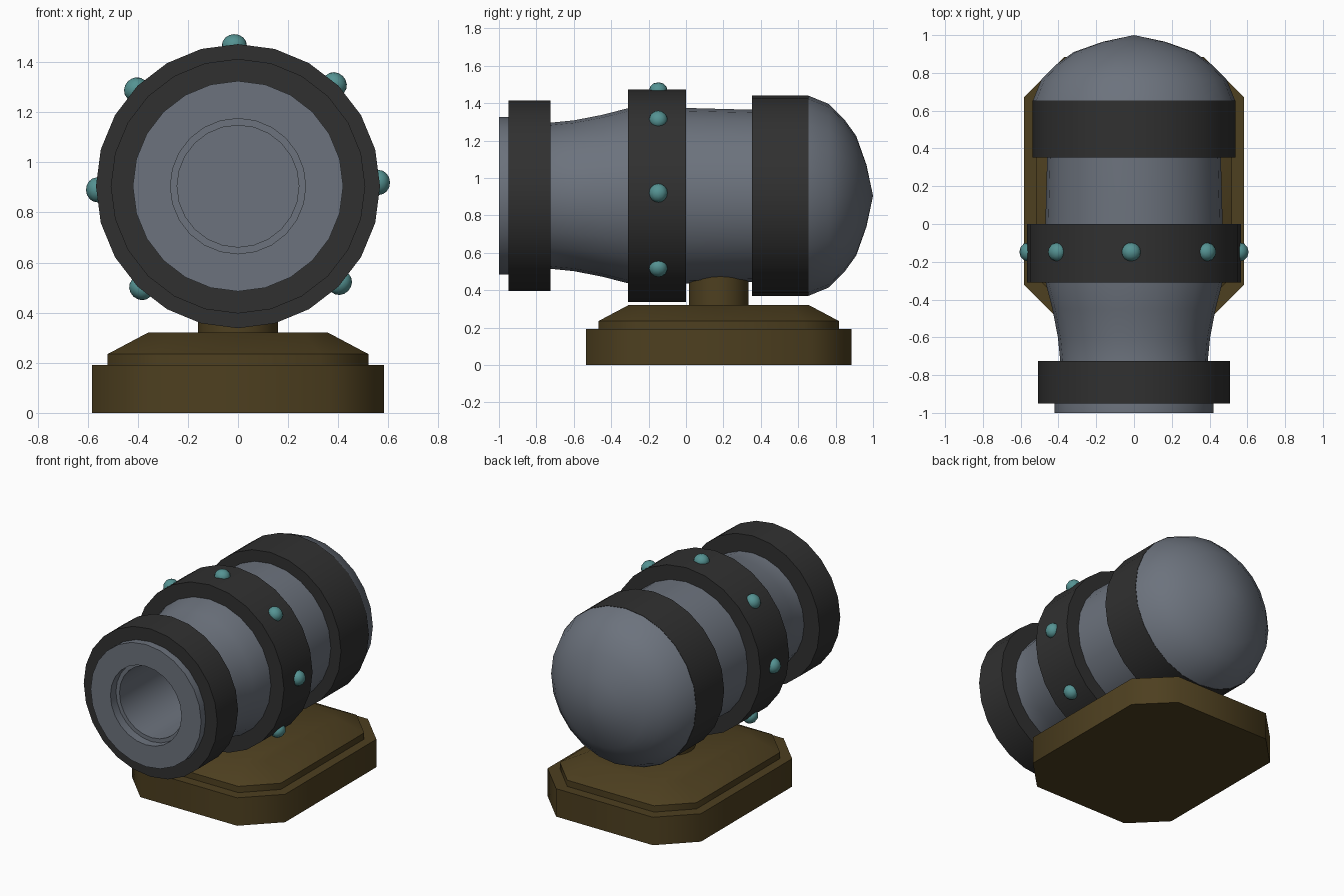
import bpy, bmesh, math
from mathutils import Matrix

if "Cube" in bpy.data.objects:
    bpy.data.objects.remove(bpy.data.objects["Cube"])

AXIS_Z = 0.905   # height of the barrel axis
BASE_Y = 0.175   # middle of the stand
SIDES = 24


def material(name, rgb):
    m = bpy.data.materials.new(name)
    m.diffuse_color = (*rgb, 1)
    m.use_nodes = True
    m.node_tree.nodes["Principled BSDF"].inputs["Base Color"].default_value = m.diffuse_color
    return m


STEEL = material("steel", (0.15, 0.17, 0.205))
IRON = material("dark_iron", (0.03, 0.03, 0.03))
TEAL = material("teal", (0.09, 0.29, 0.29))
WOOD = material("wood", (0.075, 0.05, 0.014))


def finish(bm, name, mat, angle=35):
    bmesh.ops.recalc_face_normals(bm, faces=bm.faces)
    me = bpy.data.meshes.new(name)
    bm.to_mesh(me)
    bm.free()
    ob = bpy.data.objects.new(name, me)
    bpy.context.collection.objects.link(ob)
    me.materials.append(mat)
    bpy.ops.object.select_all(action='DESELECT')
    ob.select_set(True)
    bpy.context.view_layer.objects.active = ob
    bpy.ops.object.shade_smooth_by_angle(angle=math.radians(angle))
    return ob


def revolve(name, profile, mat, closed=False):
    """Turn (radius, y) points around the barrel axis; radius 0 is a pole."""
    bm = bmesh.new()
    rings = []
    for r, y in profile:
        if r == 0:
            rings.append([bm.verts.new((0, y, AXIS_Z))] * SIDES)
            continue
        angles = [2 * math.pi * i / SIDES for i in range(SIDES)]
        rings.append([bm.verts.new((r * math.cos(a), y, AXIS_Z + r * math.sin(a)))
                      for a in angles])
    pairs = list(zip(rings, rings[1:]))
    if closed:
        pairs.append((rings[-1], rings[0]))
    for a, b in pairs:
        for i in range(SIDES):
            j = (i + 1) % SIDES
            bm.faces.new(dict.fromkeys((a[i], a[j], b[j], b[i])))
    return finish(bm, name, mat)


def octagon_stack(name, layers, mat):
    """Stack cut-corner rectangles: (half_x, half_y, corner_cut, z)."""
    bm = bmesh.new()
    rings = []
    for x, y, c, z in layers:
        pts = [(x, c - y), (x, y - c), (x - c, y), (c - x, y),
               (-x, y - c), (-x, c - y), (c - x, -y), (x - c, -y)]
        rings.append([bm.verts.new((px, py + BASE_Y, z)) for px, py in pts])
    for a, b in zip(rings, rings[1:]):
        for i in range(8):
            j = (i + 1) % 8
            bm.faces.new((a[i], a[j], b[j], b[i]))
    bm.faces.new(rings[0])
    bm.faces.new(rings[-1])
    return finish(bm, name, mat, 50)


# Barrel: bore, stepped muzzle, tapered body and domed breech
revolve("barrel", [
    (0, -0.3), (0.243, -0.3), (0.243, -0.94), (0.27, -0.94), (0.27, -1),
    (0.42, -1), (0.42, -0.93), (0.39, -0.73), (0.403, -0.6), (0.432, -0.45),
    (0.468, -0.31), (0.472, -0.1), (0.46, 0.35), (0.46, 0.645), (0.535, 0.655),
    (0.49, 0.765), (0.41, 0.845), (0.32, 0.91), (0.165, 0.965), (0, 1)], STEEL)

# Iron bands around the barrel
for name, radius, y0, y1 in (("muzzle_band", 0.508, -0.95, -0.725),
                             ("middle_band", 0.567, -0.31, 0.0),
                             ("breech_band", 0.537, 0.352, 0.655)):
    revolve(name, [(0.37, y0), (radius, y0), (radius, y1), (0.37, y1)], IRON, True)

# Rivets on the middle band, none at the bottom
for k in range(7):
    a = math.radians(-43.5 + 45 * k)
    bm = bmesh.new()
    bmesh.ops.create_uvsphere(
        bm, u_segments=12, v_segments=8, radius=0.05,
        matrix=Matrix.Translation((0.562 * math.cos(a), -0.148, AXIS_Z + 0.562 * math.sin(a)))
        @ Matrix.Rotation(-a, 4, 'Y') @ Matrix.Diagonal((0.9, 1, 1, 1)))
    finish(bm, f"rivet_{k + 1}", TEAL, 60)

# Stand: lower slab, sloped upper slab and round post
octagon_stack("base_slab", [(0.583, 0.71, 0.215, 0), (0.583, 0.71, 0.215, 0.192)], WOOD)
octagon_stack("base_top", [(0.52, 0.643, 0.19, 0.18), (0.52, 0.643, 0.19, 0.235),
                           (0.36, 0.483, 0.1, 0.32)], WOOD)
bm = bmesh.new()
bmesh.ops.create_cone(bm, cap_ends=True, segments=SIDES, radius1=0.16, radius2=0.16,
                      depth=0.22, matrix=Matrix.Translation((0, BASE_Y, 0.41)))
finish(bm, "post", WOOD)
